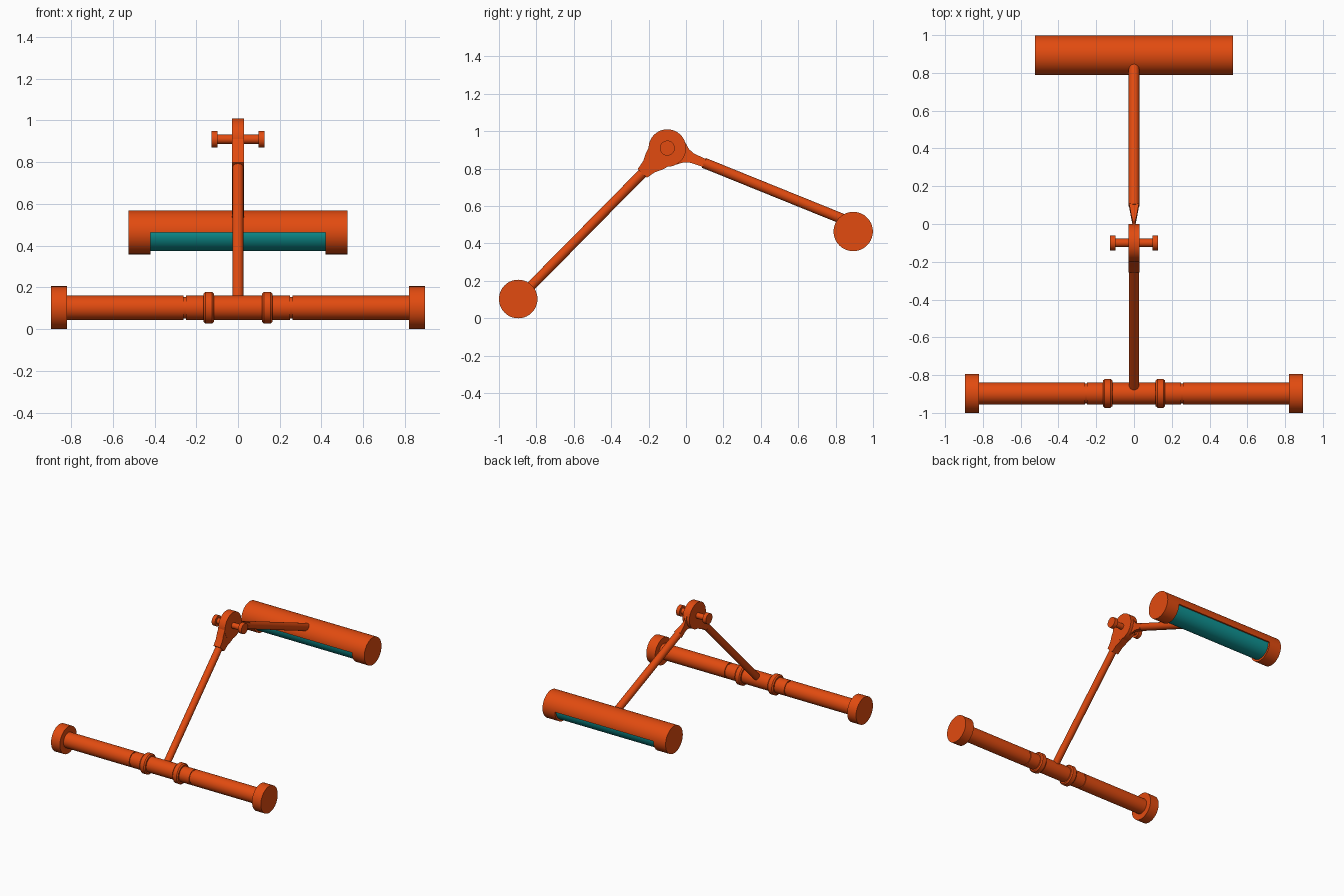
import bpy, bmesh
from math import sin, cos, pi, radians
from mathutils import Vector

if "Cube" in bpy.data.objects:
    bpy.data.objects.remove(bpy.data.objects["Cube"])


def material(name, rgb):
    m = bpy.data.materials.new(name)
    m.diffuse_color = (*rgb, 1)
    m.use_nodes = True
    m.node_tree.nodes["Principled BSDF"].inputs["Base Color"].default_value = m.diffuse_color
    return m


ORANGE = material("orange paint", (0.76, 0.07, 0.005))
TEAL = material("teal glass", (0.005, 0.3, 0.3))
X = Vector((1, 0, 0))
BAR = Vector((0, -0.897, 0.103))
PIVOT = Vector((0, -0.1, 0.91))
LAMP = Vector((0, 0.894, 0.464))


def finish(bm, name, mat):
    bmesh.ops.recalc_face_normals(bm, faces=bm.faces)
    me = bpy.data.meshes.new(name)
    bm.to_mesh(me)
    bm.free()
    me.materials.append(mat)
    ob = bpy.data.objects.new(name, me)
    bpy.context.collection.objects.link(ob)
    bpy.ops.object.select_all(action='DESELECT')
    ob.select_set(True)
    bpy.context.view_layer.objects.active = ob
    bpy.ops.object.shade_smooth_by_angle(angle=radians(30))
    return ob


def loft(name, rings, mat):
    """Skin closed rings of equal length and cap both ends."""
    bm = bmesh.new()
    loops = [[bm.verts.new(p) for p in r] for r in rings]
    n = len(loops[0])
    for a, b in zip(loops, loops[1:]):
        for i in range(n):
            j = (i + 1) % n
            bm.faces.new((a[i], a[j], b[j], b[i]))
    bm.faces.new(loops[0])
    bm.faces.new(loops[-1])
    return finish(bm, name, mat)


def lathe(name, profile, origin, axis, mat=ORANGE, n=64):
    """Turn (distance, radius) pairs around an axis."""
    axis = axis.normalized()
    u = axis.orthogonal().normalized()
    v = axis.cross(u)
    rings = [[origin + axis * t + (u * cos(2 * pi * i / n) + v * sin(2 * pi * i / n)) * r
              for i in range(n)] for t, r in profile]
    return loft(name, rings, mat)


def neck(name, sections, axis):
    """Rectangular blade: (distance, half width, half thickness)."""
    axis = axis.normalized()
    side = X.cross(axis)
    rings = [[PIVOT + axis * s + side * w * a + X * t * b
              for a, b in ((-1, -1), (1, -1), (1, 1), (-1, 1))] for s, w, t in sections]
    return loft(name, rings, ORANGE)


# base bar with end weights, collars and grooves
half = [(0.115, 0.058), (0.115, 0.068), (0.124, 0.076), (0.156, 0.076), (0.165, 0.068),
        (0.165, 0.058), (0.25, 0.058), (0.25, 0.052), (0.26, 0.052), (0.26, 0.058),
        (0.82, 0.058), (0.82, 0.103), (0.895, 0.103)]
lathe("base_bar", [(-t, r) for t, r in reversed(half)] + half, BAR, X)

# lower arm with blade and hinge disc
low = BAR - PIVOT
lathe("lower_arm", [(0.16, 0.026), (low.length, 0.026)], PIVOT, low, n=32)
neck("lower_arm_neck", [(0.06, 0.075, 0.028), (0.105, 0.06, 0.028),
                        (0.14, 0.043, 0.028), (0.19, 0.034, 0.028)], low)
lathe("hinge_disc", [(-0.029, 0.1), (0.029, 0.1)], PIVOT, X)

# hinge pin with round heads
pin = [(0.098, 0.022), (0.098, 0.04), (0.127, 0.04)]
lathe("hinge_pin", [(-t, r) for t, r in reversed(pin)] + pin, PIVOT, X, n=48)

# upper arm, thinning into the hinge
up = Vector((0, 0.927, -0.375))
lathe("upper_arm", [(0.21, 0.028), (1.05, 0.028)], PIVOT, up, n=32)
neck("upper_arm_neck", [(0.07, 0.07, 0.006), (0.11, 0.038, 0.006),
                        (0.14, 0.027, 0.013), (0.215, 0.022, 0.026)], up)

# lamp head: half shell, two solid ends and the tube
arc = [pi * i / 32 for i in range(33)]
section = [(0.105, a) for a in arc] + [(0.094, a) for a in reversed(arc)]
loft("lamp_shell", [[LAMP + Vector((x, r * cos(a), r * sin(a))) for r, a in section]
                    for x in (-0.42, 0.42)], ORANGE)
for label, s in (("left", -1), ("right", 1)):
    lathe("lamp_end_" + label, [(0.42, 0.105), (0.525, 0.105)], LAMP, X * s)
lathe("lamp_tube", [(-0.42, 0.09), (0.42, 0.09)], LAMP, X, TEAL)
